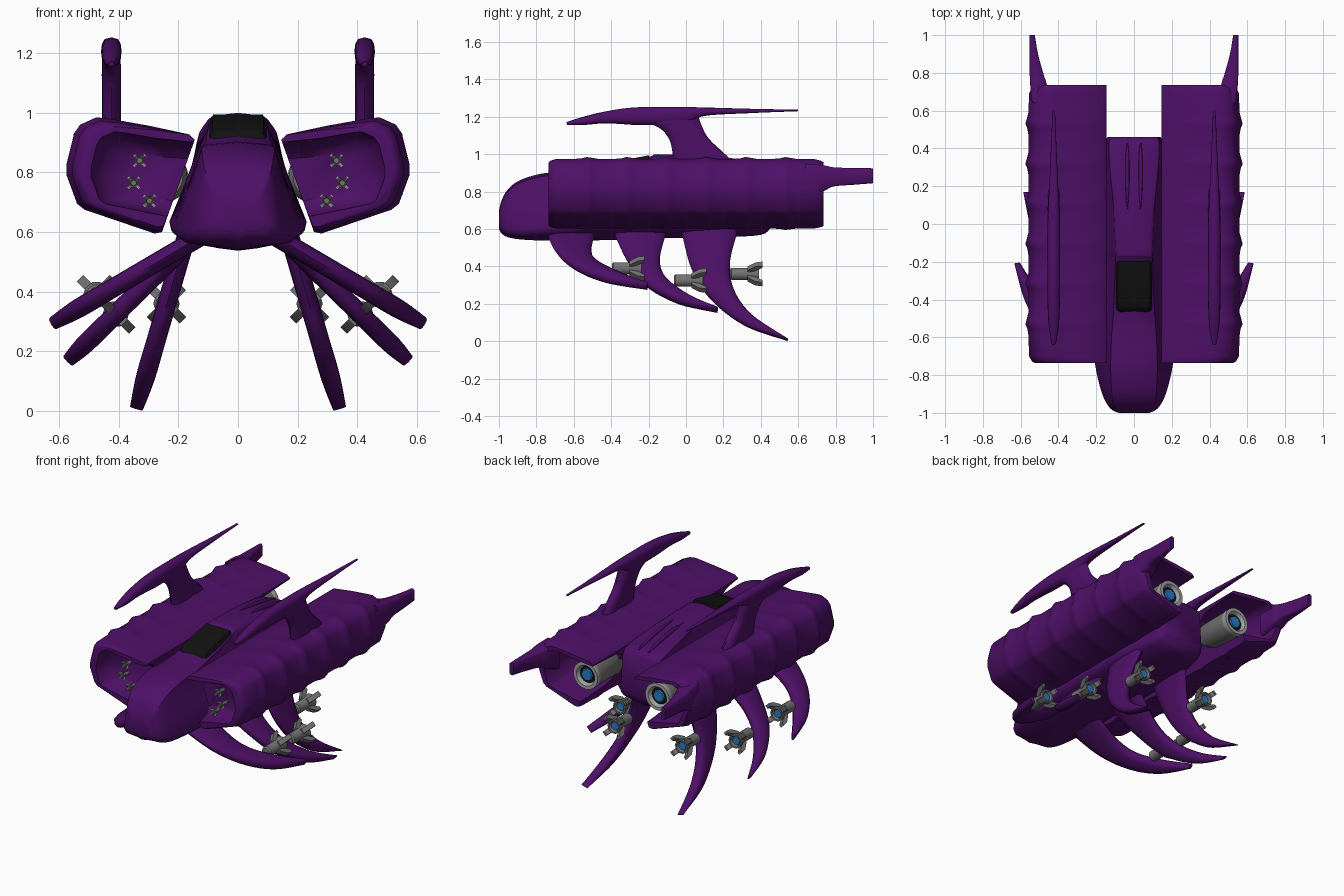
import bpy, bmesh, math
from mathutils import Vector

if "Cube" in bpy.data.objects:
    bpy.data.objects.remove(bpy.data.objects["Cube"])


def material(name, r, g, b):
    m = bpy.data.materials.new(name)
    m.diffuse_color = (r, g, b, 1)
    m.use_nodes = True
    m.node_tree.nodes["Principled BSDF"].inputs["Base Color"].default_value = m.diffuse_color
    return m


PURPLE = material("purple", 0.075, 0.005, 0.135)
BLACK = material("black", 0.006, 0.006, 0.006)
GREY = material("grey", 0.17, 0.17, 0.17)
PALE = material("pale grey", 0.36, 0.36, 0.36)
BLUE = material("blue glow", 0.02, 0.2, 0.6)


def spline(rows, n=5):
    """Catmull-Rom through rows of numbers."""
    out = []
    for i in range(len(rows) - 1):
        p0, p1, p2, p3 = (rows[max(i - 1, 0)], rows[i], rows[i + 1],
                          rows[min(i + 2, len(rows) - 1)])
        for k in range(n):
            t = k / n
            out.append([0.5 * (2 * b + (c - a) * t + (2 * a - 5 * b + 4 * c - d) * t * t
                               + (3 * b - a - 3 * c + d) * t ** 3)
                        for a, b, c, d in zip(p0, p1, p2, p3)])
    return out + [list(rows[-1])]


def loft(name, rings, mat, mirror=True, angle=38):
    """Skin a list of equal rings, cap both ends, optionally mirror in x."""
    bm = bmesh.new()
    vs = [[bm.verts.new(p) for p in r] for r in rings]
    n = len(rings[0])
    for a, b in zip(vs, vs[1:]):
        for i in range(n):
            j = (i + 1) % n
            bm.faces.new((a[i], a[j], b[j], b[i]))
    bm.faces.new(vs[0])
    bm.faces.new(vs[-1])
    bmesh.ops.recalc_face_normals(bm, faces=bm.faces[:])
    me = bpy.data.meshes.new(name)
    bm.to_mesh(me)
    bm.free()
    me.materials.append(mat)
    ob = bpy.data.objects.new(name, me)
    bpy.context.collection.objects.link(ob)
    smooth(ob, angle)
    if mirror:
        ob.modifiers.new("mirror", 'MIRROR')
    return ob


def smooth(ob, angle=38):
    bpy.ops.object.select_all(action='DESELECT')
    ob.select_set(True)
    bpy.context.view_layer.objects.active = ob
    bpy.ops.object.shade_smooth_by_angle(angle=math.radians(angle))


def blade(name, rows, x0, z0=0.0, slope=0.0, half=0.032):
    """Curved blade: rows of (y,z of one edge, y,z of other edge, thickness factor)."""
    normal = Vector((1, 0, slope)).normalized()
    rings = []
    for ya, za, yb, zb, f in spline(rows, 6):
        pa = Vector((x0 + (z0 - za) * slope, ya, za))
        pb = Vector((x0 + (z0 - zb) * slope, yb, zb))
        ring = []
        for k in range(12):
            t = 2 * math.pi * k / 12
            c, s = math.cos(t), math.sin(t)
            ring.append((pa + pb) / 2 + (pa - pb) / 2 * c
                        + normal * half * f * math.copysign(abs(s) ** 0.6, s))
        rings.append(ring)
    return loft(name, rings, PURPLE, angle=60)


def tube(name, x, z, prof, mat, n=20):
    """Turned part along y from (radius, y) pairs."""
    return loft(name, [[(x + r * math.cos(2 * math.pi * k / n), y,
                         z + r * math.sin(2 * math.pi * k / n)) for k in range(n)]
                       for r, y in prof], mat)


# Hull: y, bottom half width, bottom z, top half width, top z, keel z
hull_rows = [(-1.0, .08, .61, .06, .70, .60), (-.985, .115, .59, .09, .755, .575),
             (-.95, .145, .57, .115, .815, .556), (-.88, .175, .56, .125, .865, .544),
             (-.75, .205, .565, .13, .90, .538), (-.6, .222, .575, .125, .905, .538),
             (-.47, .23, .585, .115, .92, .54), (-.2, .23, .585, .103, .985, .545),
             (-.15, .23, .585, .103, 1.0, .55), (.1, .225, .585, .115, .985, .556),
             (.3, .2, .59, .135, .955, .56), (.42, .17, .60, .14, .93, .575),
             (.46, .14, .64, .13, .90, .625)]
rings = []
for y, wb, zb, wt, zt, zk in spline(hull_rows, 4):
    h = zt - zb
    half = [(.3 * wb, zk + .008), (.85 * wb, zb), (.97 * wb, zb + .02), (wb, zb + .05 * min(1, h / .3)),
            ((wb + wt) / 2, zb + h * .5), (wt, zt - .13 * h), (.95 * wt, zt - .05 * h),
            (.82 * wt, zt - .01)]
    pts = [(0, zk)] + half + [(0, zt)] + [(-x, z) for x, z in reversed(half)]
    rings.append([(x, y, z) for x, z in pts])
loft("hull", rings, PURPLE, mirror=False, angle=45)

# Canopy
rings = []
for y, w, z in [(-.465, .08, .915), (-.455, .092, .932), (-.43, .095, .945),
                (-.3, .095, .975), (-.2, .092, .994), (-.195, .085, .985)]:
    rings.append([(-w, y, z - .05), (w, y, z - .05), (w, y, z - .015), (w * .9, y, z),
                  (-w * .9, y, z), (-w, y, z - .015)])
loft("canopy", rings, BLACK, mirror=False)

# Spine ridges behind the canopy
blade("spine_ridge", [(.08, .985, .08, .96, .3), (.2, .985, .2, .95, .8),
                      (.35, .958, .35, .93, .8), (.43, .93, .43, .90, .3)], .035, half=.012)

# Ribbed side pods
SECTION = [(.145, .91), (.165, .928), (.30, .957), (.43, .98), (.475, .985), (.53, .96),
           (.55, .93), (.575, .83), (.575, .79), (.54, .695), (.515, .675), (.28, .595), (.255, .6)]


def pod_ring(y, f):
    out = []
    for x, z in SECTION:
        g = 1 + (f - 1) * min(1, max(0, (x - .15) / .3) + (.5 if z < .62 else 0))
        out.append((.22 + (x - .22) * g, y, .77 + (z - .77) * g))
    return out


stations = [(-.735, .86), (-.728, .90), (-.70, .945)]
for k in range(6):
    r = -.53 + k * .212
    stations += [(r - .06, .955), (r - .025, .97), (r, 1.0), (r + .02, .985), (r + .06, .955)]
stations += [(.69, .945), (.72, .91), (.735, .87)]
pod = loft("side_pod", [pod_ring(y, f) for y, f in stations], PURPLE, mirror=False, angle=50)


def cavity_ring(y, f):
    return [(.2 + (x - .2) * f - (.12 if x < .285 else 0), y, .765 + (z - .765) * f)
            for x, z in SECTION]


# Hollow out both ends of the pod, open toward the hull
for name, rows in [("front_cutter", [(-.8, .82), (-.70, .76), (-.64, .66), (-.61, .45)]),
                   ("rear_cutter", [(.8, .80), (.66, .76), (.48, .68), (.42, .5)])]:
    cut = loft(name, [cavity_ring(y, f) for y, f in rows], PURPLE, mirror=False)
    cut.hide_render = True
    mod = pod.modifiers.new("cut", 'BOOLEAN')
    mod.operation = 'DIFFERENCE'
    mod.solver = 'EXACT'
    mod.object = cut
    bpy.context.view_layer.objects.active = pod
    bpy.ops.object.modifier_apply(modifier=mod.name)
    bpy.data.objects.remove(cut)
smooth(pod, 42)
pod.modifiers.new("mirror", 'MIRROR')

# Tail spikes at the outer rear corners: y, inner x, outer x, bottom z, top z
rings = []
for y, xa, xb, za, zb in spline([(.64, .45, .54, .77, .95), (.74, .462, .55, .805, .94),
                                 (.79, .478, .552, .828, .93), (.9, .508, .553, .837, .926),
                                 (1.0, .525, .552, .845, .925)], 3):
    b = .008
    rings.append([(xa, y, za + b), (xa + b, y, za), (xb - b, y, za), (xb, y, za + b),
                  (xb, y, zb - b), (xb - b, y, zb), (xa + b, y, zb), (xa, y, zb - b)])
loft("tail_spike", rings, PURPLE, angle=50)

# Top fins: post and long swept blade
blade("fin_post", [(-.07, .93, .27, .93, 1), (-.07, .99, .22, .99, 1), (-.09, 1.08, .125, 1.08, 1),
                   (-.15, 1.145, .085, 1.15, 1), (-.26, 1.175, .06, 1.225, .95)], .425)
blade("fin_blade", [(-.64, 1.172, -.635, 1.155, .3), (-.56, 1.197, -.54, 1.157, .75),
                    (-.45, 1.225, -.42, 1.165, .95), (-.28, 1.25, -.22, 1.155, 1),
                    (-.05, 1.253, 0, 1.165, 1), (.1, 1.25, .1, 1.205, .85),
                    (.35, 1.243, .35, 1.22, .5), (.6, 1.238, .6, 1.23, .2)], .425, half=.034)

# Claw legs
blade("front_leg", [(-.75, .63, -.48, .63, 1), (-.74, .57, -.49, .57, 1), (-.69, .47, -.505, .48, 1),
                    (-.58, .385, -.47, .42, 1), (-.42, .325, -.36, .36, 1), (-.21, .29, -.205, .30, .7)],
      .134, .58, 1.7)
blade("middle_leg", [(-.39, .63, -.10, .63, 1), (-.38, .57, -.11, .57, 1), (-.315, .43, -.14, .43, 1),
                     (-.22, .305, -.10, .33, 1), (-.04, .21, .015, .24, 1), (.165, .165, .17, .172, .7)],
      .15, .58, 1.02)
blade("rear_leg", [(-.03, .63, .28, .63, 1), (-.02, .57, .27, .57, 1), (.03, .385, .235, .42, 1),
                   (.13, .225, .255, .28, 1), (.31, .085, .35, .145, 1), (.54, .006, .545, .011, .7)],
      .175, .58, .29)


def thruster(name, x, y, z, s, d):
    """Small finned nozzle; d is the direction (+1 back, -1 front) it points."""
    def at(t):
        return y + d * t * s
    tube(name, x, z, [(.5 * s * .3, at(-.5)), (.2 * s, at(-.45)), (.2 * s, at(.2)), (.26 * s, at(.3)),
                      (.26 * s, at(.42)), (.2 * s, at(.42)), (.17 * s, at(.3))], GREY, 10)
    tube(name + "_core", x, z, [(.16 * s, at(.28)), (.15 * s, at(.35))], BLUE if d > 0 else GREY, 8)
    for k in range(4):  # splayed petals
        a = math.pi / 4 + k * math.pi / 2
        u = Vector((math.cos(a), 0, math.sin(a)))
        v = Vector((-math.sin(a), 0, math.cos(a))) * .09 * s
        rs = []
        for t, r0, r1 in [(.05, .15, .24), (.3, .22, .42), (.52, .36, .46)]:
            c = Vector((x, at(t), z))
            rs.append([c + u * r0 * s - v, c + u * r1 * s - v, c + u * r1 * s + v, c + u * r0 * s + v])
        loft(name + "_petal", rs, PALE if d < 0 else GREY)


for name, x, y, z in [("front_leg", .475, -.31, .39), ("middle_leg", .41, .02, .325),
                      ("rear_leg", .24, .32, .36)]:
    thruster(name + "_thruster", x, y, z, .17, 1)
for i, (x, z) in enumerate([(.33, .84), (.35, .765), (.297, .705)]):
    thruster("pod_gun_%d" % (i + 1), x, -.655, z, .06, -1)
    tube("pod_gun_barrel", x, z, [(.01, -.58), (.01, -.695)], GREY, 8)

# Main engines inside the rear cavities
tube("engine", .255, .785, [(.07, .38), (.085, .40), (.085, .62)], GREY, 28)
tube("engine_ring", .255, .785, [(.085, .62), (.088, .625), (.086, .655), (.065, .655), (.05, .628)], PALE, 28)
tube("engine_recess", .255, .785, [(.055, .625), (.052, .634)], BLACK, 24)
tube("engine_glow", .255, .785, [(.042, .625), (.036, .645)], BLUE, 8)
